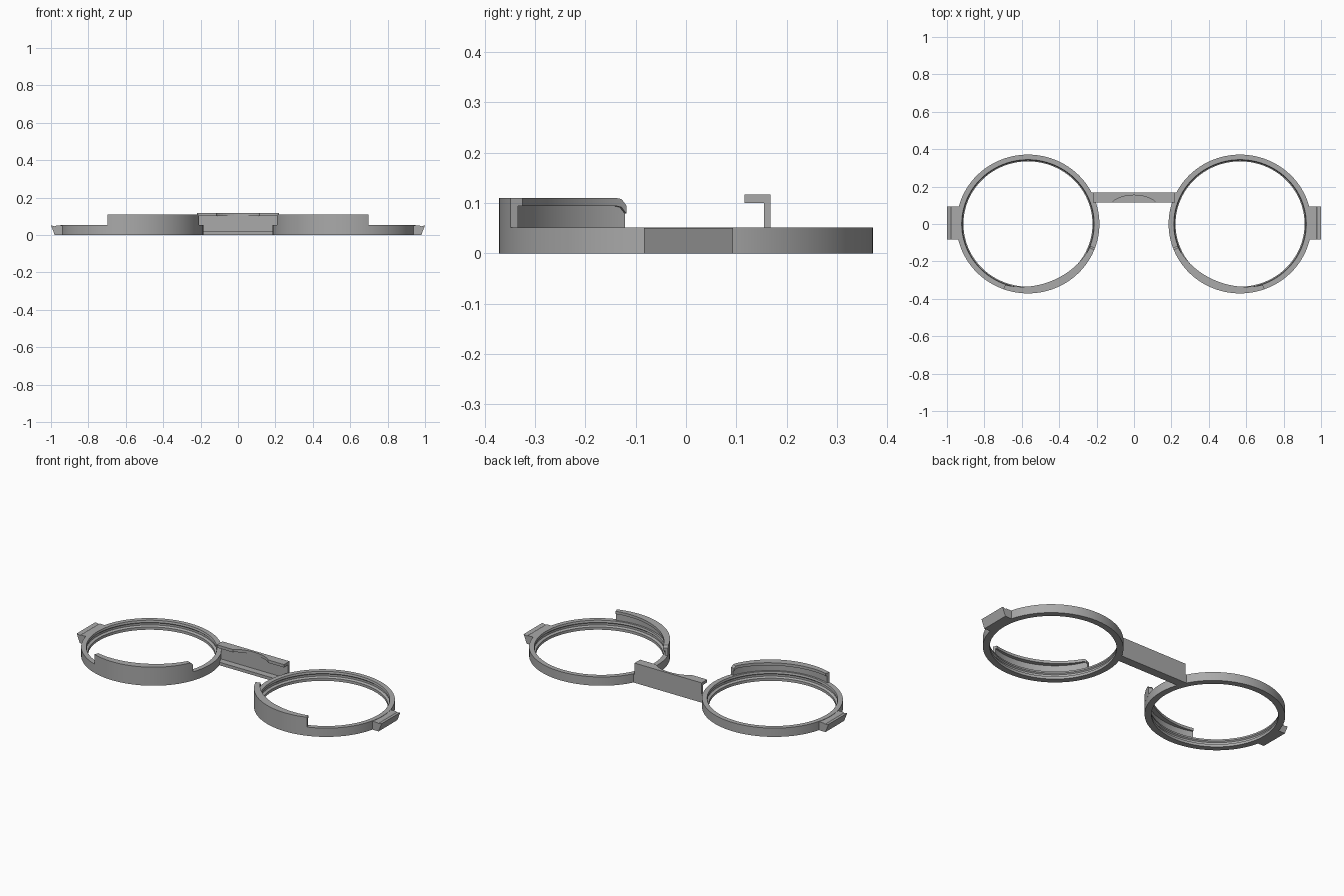
import bpy, bmesh, math

if "Cube" in bpy.data.objects:
    bpy.data.objects.remove(bpy.data.objects["Cube"])

CX, RX = 0.567, 1.03     # ring centre and slight widening of the rings in x
R = 0.371                # outer ring radius

grey = bpy.data.materials.new("plain grey")
grey.diffuse_color = (0.4, 0.4, 0.4, 1)
grey.use_nodes = True
grey.node_tree.nodes["Principled BSDF"].inputs["Base Color"].default_value = grey.diffuse_color


def finish(name, bm, smooth=True):
    bmesh.ops.recalc_face_normals(bm, faces=bm.faces)
    me = bpy.data.meshes.new(name)
    bm.to_mesh(me)
    bm.free()
    ob = bpy.data.objects.new(name, me)
    bpy.context.collection.objects.link(ob)
    me.materials.append(grey)
    if smooth:
        bpy.ops.object.select_all(action='DESELECT')
        ob.select_set(True)
        bpy.context.view_layer.objects.active = ob
        bpy.ops.object.shade_smooth_by_angle(angle=math.radians(30))
    return ob


def sweep(name, side, a0, a1, steps, profile, closed=False):
    """Sweep a radius/height profile round a ring; profile is a function of 0..1."""
    bm = bmesh.new()
    loops = []
    for i in range(steps if closed else steps + 1):
        t = i / steps
        a = math.radians(a0 + (a1 - a0) * t)
        loops.append([bm.verts.new((side * (CX + RX * r * math.cos(a)), r * math.sin(a), z))
                      for r, z in profile(t)])
    n = len(loops[0])
    for i in range(steps):
        p, q = loops[i], loops[(i + 1) % len(loops)]
        for j in range(n):
            k = (j + 1) % n
            bm.faces.new((p[j], p[k], q[k], q[j]))
    if not closed:
        bm.faces.new(loops[0])
        bm.faces.new(loops[-1])
    return finish(name, bm)


def prism(name, pts, to3d, lo, hi):
    """Extrude a flat outline between two depths."""
    bm = bmesh.new()
    a = [bm.verts.new(to3d(u, v, lo)) for u, v in pts]
    b = [bm.verts.new(to3d(u, v, hi)) for u, v in pts]
    bm.faces.new(a)
    bm.faces.new(b)
    for i in range(len(pts)):
        j = (i + 1) % len(pts)
        bm.faces.new((a[i], a[j], b[j], b[i]))
    return finish(name, bm, False)


def ring_profile(t):
    # stepped inside with a shallow groove
    return [(R, 0), (R, 0.052), (0.344, 0.052), (0.341, 0.040),
            (0.348, 0.034), (0.348, 0.022), (0.335, 0.016), (0.335, 0)]


def guard_profile(t):
    # thin wall with an inward lip, deepest mid-arc; one end rounded at the top
    lip = 0.346 - 0.018 * math.sin(math.pi * t)
    drop = 0.0
    if t < 0.04:
        u = 1 - t / 0.04
        drop = 0.015 * (1 - math.sqrt(1 - u * u))
    top = 0.110 - drop
    return [(R, 0.045), (R, top), (lip, top), (lip, 0.094 - drop),
            (0.355, 0.094 - drop), (0.355, 0.045)]


# hinge lug outline in x/z, flaring outward at the top
lug = [(0.925, 0), (0.980, 0), (1.0, 0.051), (0.978, 0.046), (0.972, 0.050), (0.925, 0.050)]

for side, word in ((1, "right"), (-1, "left")):
    sweep(word + "_ring", side, 0, 360, 96, ring_profile, True)
    sweep(word + "_guard", side, 200, 290, 50, guard_profile)
    prism(word + "_hinge_lug", lug, lambda u, v, d: (side * u, d, v), -0.083, 0.093)

# bridge wall, wider where it joins the rings
prism("bridge_wall", [(-0.24, 0), (0.24, 0), (0.24, 0.05), (0.22, 0.05), (0.22, 0.117),
                      (-0.22, 0.117), (-0.22, 0.05), (-0.24, 0.05)],
      lambda u, v, d: (u, d, v), 0.155, 0.168)

# top flange with a shallow arched cut-out
arch = [(0.115 * math.cos(math.pi * i / 16), 0.116 + 0.038 * math.sin(math.pi * i / 16) ** 1.5)
        for i in range(17)]
prism("bridge_top_flange", [(-0.22, 0.156), (-0.22, 0.116)] + arch[::-1] + [(0.22, 0.116), (0.22, 0.156)],
      lambda u, v, d: (u, v, d), 0.100, 0.117)

# lower ledge
prism("bridge_lower_ledge", [(0.156, 0), (0.116, 0), (0.116, 0.018), (0.156, 0.018)],
      lambda u, v, d: (d, u, v), -0.23, 0.23)
